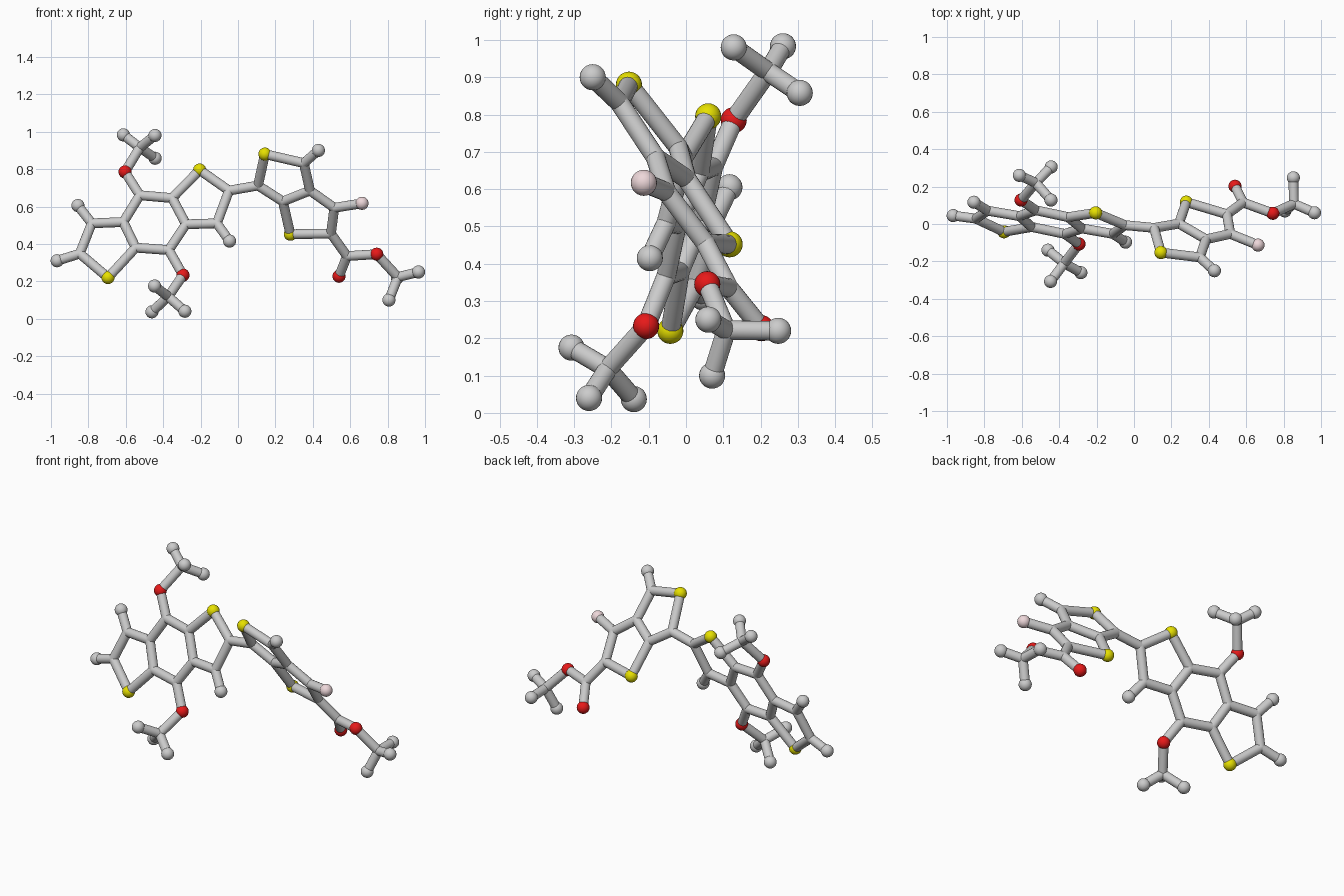
import bpy, bmesh
from mathutils import Vector, Matrix

if "Cube" in bpy.data.objects:
    bpy.data.objects.remove(bpy.data.objects["Cube"])

ROD_R, BALL_R = 0.026, 0.035


def colour(name, rgb):
    m = bpy.data.materials.new(name)
    m.diffuse_color = (*rgb, 1)
    m.use_nodes = True
    m.node_tree.nodes["Principled BSDF"].inputs["Base Color"].default_value = m.diffuse_color
    return m


RED = colour("red", (0.8, 0.01, 0.01))
YELLOW = colour("yellow", (0.8, 0.75, 0.0))
PINK = colour("pink", (0.85, 0.68, 0.70))


# Ring units are flat: depth follows from x and z
def left(x, z):
    return Vector((x, -0.244 - 0.185 * x + 0.334 * z, z))


def right(x, z):
    return Vector((x, 0.5245 - 0.289 * x - 0.7226 * z, z))


V = lambda *c: Vector(c)
P = {
    # left three-ring unit
    "s1": left(-.205, .795), "a1": left(-.048, .685), "a2": left(-.113, .51),
    "a3": left(-.278, .505), "a4": left(-.352, .645), "a5": left(-.525, .66),
    "a6": left(-.613, .517), "a7": left(-.547, .38), "a8": left(-.37, .367),
    "s2": left(-.695, .22), "a9": left(-.846, .348), "a10": left(-.782, .51),
    "t1": left(-.045, .415), "t2": left(-.856, .605), "t3": V(-.967, .045, .31),
    # upper and lower side branches
    "o1": V(-.604, .128, .785), "u": V(-.525, .22, .915),
    "t4": V(-.613, .26, .983), "t5": V(-.444, .128, .98), "t6": V(-.443, .305, .858),
    "o2": V(-.294, -.107, .233), "l": V(-.373, -.21, .118),
    "t7": V(-.446, -.307, .175), "t8": V(-.46, -.14, .037), "t9": V(-.284, -.26, .04),
    # right two-ring unit
    "b1": right(.107, .712), "s3": right(.144, .88), "b2": right(.352, .832),
    "b3": right(.385, .685), "b4": right(.24, .627), "s4": right(.28, .452),
    "b5": right(.497, .455), "b6": right(.515, .593),
    "f": right(.663, .617), "t10": right(.43, .90),
    # end branch
    "e": V(.583, .115, .335), "o3": V(.54, .202, .227), "o4": V(.742, .057, .345),
    "g": V(.855, .108, .222),
    "t11": V(.965, .06, .25), "t12": V(.852, .247, .22), "t13": V(.807, .07, .1),
}

CHAINS = {
    "left_rings": ["a4 s1 a1 a2 a3 a4 a5 a6 a7 a8 a3", "a7 s2 a9 a10 a6",
                   "a2 t1", "a10 t2", "a9 t3"],
    "link_rod": ["a1 b1"],
    "upper_branch": ["a5 o1 u t4", "u t5", "u t6"],
    "lower_branch": ["a8 o2 l t7", "l t8", "l t9"],
    "right_rings": ["b1 s3 b2 b3 b4 b1", "b4 s4 b5 b6 b3", "b6 f", "b2 t10"],
    "end_branch": ["b5 e o3", "e o4 g t11", "g t12", "g t13"],
}


def finish(bm, name, mat=None):
    me = bpy.data.meshes.new(name)
    for f in bm.faces:
        f.smooth = len(f.verts) < 5
    bm.to_mesh(me)
    bm.free()
    ob = bpy.data.objects.new(name, me)
    bpy.context.collection.objects.link(ob)
    if mat:
        me.materials.append(mat)


def ball(bm, p, r):
    bmesh.ops.create_uvsphere(bm, u_segments=24, v_segments=14, radius=r,
                              matrix=Matrix.Translation(p))


# Rods, with small rounded joints where they meet
for name, chains in CHAINS.items():
    bm = bmesh.new()
    joints = set()
    for chain in chains:
        keys = chain.split()
        joints.update(keys)
        for k, n in zip(keys, keys[1:]):
            p, q = P[k], P[n]
            rot = (q - p).to_track_quat('Z', 'Y').to_matrix().to_4x4()
            bmesh.ops.create_cone(bm, cap_ends=True, segments=20, radius1=ROD_R,
                                  radius2=ROD_R, depth=(q - p).length,
                                  matrix=Matrix.Translation((p + q) / 2) @ rot)
    for k in sorted(joints):
        if k[0] not in "tosf":
            ball(bm, P[k], ROD_R)
    finish(bm, name)

# Larger balls: coloured atoms and grey rod ends
for prefix, name, mat in (("t", "end_ball", None), ("o", "red_ball", RED),
                          ("s", "yellow_ball", YELLOW), ("f", "pink_ball", PINK)):
    for k in P:
        if k[0] == prefix:
            bm = bmesh.new()
            ball(bm, P[k], BALL_R)
            finish(bm, name + "_" + (k[1:] or "1"), mat)
